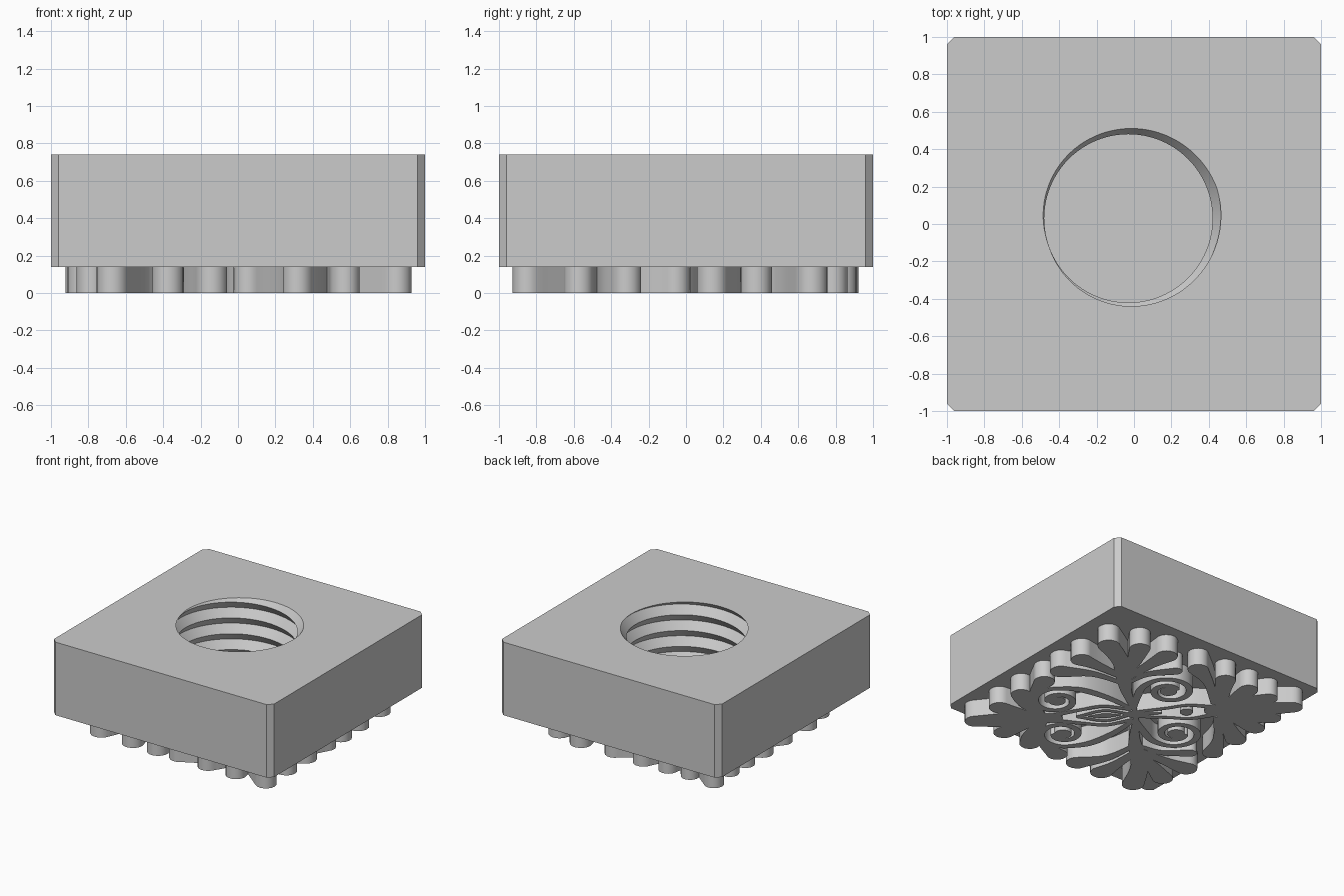
import bpy, bmesh, math
from mathutils import Vector

if "Cube" in bpy.data.objects:
    bpy.data.objects.remove(bpy.data.objects["Cube"])

grey = bpy.data.materials.new("plain grey")
grey.diffuse_color = (0.6, 0.6, 0.6, 1)
grey.use_nodes = True
grey.node_tree.nodes["Principled BSDF"].inputs["Base Color"].default_value = grey.diffuse_color

BASE, TOP, FLOOR = 0.14, 0.74, 0.24
R2 = math.sqrt(2)


def make_object(name, bm, smooth=True):
    bmesh.ops.recalc_face_normals(bm, faces=bm.faces[:])
    me = bpy.data.meshes.new(name)
    bm.to_mesh(me)
    bm.free()
    me.materials.append(grey)
    ob = bpy.data.objects.new(name, me)
    bpy.context.scene.collection.objects.link(ob)
    return ob


def smooth(ob):
    bpy.ops.object.select_all(action='DESELECT')
    ob.select_set(True)
    bpy.context.view_layer.objects.active = ob
    bpy.ops.object.shade_smooth_by_angle(angle=math.radians(30))


# --- block with chamfered corners and a threaded blind hole ---
bm = bmesh.new()
a, c = 1.0, 0.96
octagon = [(c, -a), (a, -c), (a, c), (c, a), (-c, a), (-a, c), (-a, -c), (-c, -a)]
low = [bm.verts.new((x, y, BASE)) for x, y in octagon]
high = [bm.verts.new((x, y, TOP)) for x, y in octagon]
bm.faces.new(low)
for i in range(8):
    j = (i + 1) % 8
    bm.faces.new((low[i], low[j], high[j], high[i]))

PITCH, N, CX, CY = 0.13, 96, -0.03, 0.03
PHASE = math.radians(20)
cols = []
for j in range(N + 1):
    th = 2 * math.pi * j / N
    crest = TOP + PITCH * (th - PHASE) / (2 * math.pi)   # helix of the groove root
    col = []
    for k in range(-14, 5):
        z = min(TOP, max(FLOOR, crest + k * PITCH / 2))
        t = ((z - crest) / PITCH) % 1.0
        r = 0.45 + 0.05 * abs(1 - 2 * t)
        col.append(bm.verts.new((CX + r * math.cos(th), CY + r * math.sin(th), z)))
    cols.append(col)
for p, q in zip(cols, cols[1:]):
    for k in range(len(p) - 1):
        bm.faces.new((p[k], q[k], q[k + 1], p[k + 1]))
bmesh.ops.remove_doubles(bm, verts=bm.verts[:], dist=1e-5)
for z in (TOP, FLOOR):
    rim = [e for e in bm.edges if len(e.link_faces) == 1
           and all(abs(v.co.z - z) < 1e-4 for v in e.verts)]
    bmesh.ops.triangle_fill(bm, edges=rim, use_beauty=True)
smooth(make_object("threaded_block", bm))


# --- relief ornament, drawn along the diagonal (u) and mirrored across it (v) ---
def catmull(pts, n=8):
    P = [Vector(p) for p in pts]
    P = [2 * P[0] - P[1]] + P + [2 * P[-1] - P[-2]]
    out = []
    for i in range(1, len(P) - 2):
        p0, p1, p2, p3 = P[i - 1:i + 3]
        for s in range(n):
            t = s / n
            out.append(0.5 * (2 * p1 + (p2 - p0) * t + (2 * p0 - 5 * p1 + 4 * p2 - p3) * t * t
                              + (3 * p1 - p0 - 3 * p2 + p3) * t ** 3))
    return out + [P[-2]]


def outline(path):
    """Ribbon outline with round ends; each path point is (u, v, half width)."""
    left, right, n = [], [], len(path)
    for i, p in enumerate(path):
        d = (path[min(i + 1, n - 1)] - path[max(i - 1, 0)]).xy.normalized()
        o = Vector((-d.y, d.x)) * p.z
        left.append(p.xy + o)
        right.append(p.xy - o)

    def cap(p, start):
        o = start - p.xy
        return [p.xy + Vector((o.x * math.cos(t) + o.y * math.sin(t),
                               o.y * math.cos(t) - o.x * math.sin(t)))
                for t in (math.pi * k / 8 for k in range(1, 8))]
    return left + cap(path[-1], left[-1]) + right[::-1] + cap(path[0], right[0])


pieces = []


def prism(poly):
    bm = bmesh.new()
    xy = [((u + v) / R2, (v - u) / R2) for u, v in poly]
    lo = [bm.verts.new((x, y, 0)) for x, y in xy]
    hi = [bm.verts.new((x, y, BASE)) for x, y in xy]
    bm.faces.new(lo[::-1])
    bm.faces.new(hi)
    for i in range(len(xy)):
        j = (i + 1) % len(xy)
        bm.faces.new((lo[i], lo[j], hi[j], hi[i]))
    pieces.append(make_object("relief_piece", bm))


def stroke(*pts):
    poly = outline(catmull(pts))
    prism(poly)
    if any(p[1] for p in pts):
        prism([(u, -v) for u, v in poly])


def disc(u, v, r):
    for s in ((1, -1) if v else (1,)):
        prism([(u + r * math.cos(t), s * v + r * math.sin(t))
               for t in (2 * math.pi * k / 24 for k in range(24))])


def volute(cu, cv, start, turn, lead):
    path = list(lead)
    for k in range(16):
        f = k / 15
        t = math.radians(start + turn * f)
        r = 0.19 - 0.12 * f
        path.append((cu + r * math.cos(t), cv + r * math.sin(t), 0.026))
    stroke(*path)
    disc(cu, cv, 0.065)


# corner palmettes
stroke((0.6, 0, 0.06), (0.85, 0, 0.11), (1.2, 0, 0.08))
stroke((0.74, 0.03, 0.04), (0.9, 0.12, 0.07), (1.0, 0.19, 0.08))
stroke((0.7, 0.05, 0.04), (0.79, 0.24, 0.07), (0.82, 0.37, 0.08))
stroke((0.76, 0.1, 0.03), (0.72, 0.37, 0.04), (0.63, 0.55, 0.08))
stroke((-0.58, 0, 0.05), (-0.8, 0, 0.11), (-1.2, 0, 0.075))
stroke((-0.74, 0.04, 0.04), (-0.9, 0.12, 0.07), (-1.03, 0.15, 0.07))
stroke((-0.7, 0.06, 0.04), (-0.82, 0.2, 0.07), (-0.89, 0.29, 0.075))
stroke((-0.66, 0.06, 0.04), (-0.7, 0.3, 0.06), (-0.73, 0.45, 0.08))
stroke((-0.62, 0.12, 0.03), (-0.6, 0.42, 0.04), (-0.54, 0.63, 0.08))

# side plumes
stroke((-0.01, 0.06, 0.02), (0.03, 0.4, 0.045), (0.01, 0.75, 0.08))
stroke((0.01, 0.65, 0.06), (0.04, 0.85, 0.07), (0.1, 1.05, 0.085))
stroke((0.0, 0.62, 0.04), (-0.08, 0.82, 0.06), (-0.13, 0.98, 0.08))
stroke((0.0, 0.55, 0.03), (-0.17, 0.72, 0.05), (-0.32, 0.85, 0.085))
stroke((0.02, 0.55, 0.03), (0.2, 0.74, 0.05), (0.32, 0.85, 0.085))
stroke((0.02, 0.45, 0.02), (0.25, 0.63, 0.04), (0.49, 0.69, 0.085))
stroke((-0.01, 0.48, 0.015), (-0.15, 0.59, 0.035), (-0.37, 0.62, 0.05))

# scrolls
volute(0.56, 0.25, 100, -450,
       [(0.02, 0.1, 0.02), (0.18, 0.27, 0.03), (0.36, 0.4, 0.035)])
volute(-0.29, 0.32, 60, 450,
       [(-0.01, 0.1, 0.02), (-0.05, 0.27, 0.03), (-0.1, 0.4, 0.03)])

# centre almond, button and bands on the diagonal
stroke((0.03, 0.005, 0.018), (0.22, 0.075, 0.018), (0.42, 0.005, 0.018))
stroke((0.11, 0, 0.008), (0.22, 0, 0.034), (0.34, 0, 0.008))
stroke((0.03, 0.08, 0.02), (0.22, 0.14, 0.022), (0.4, 0.1, 0.022), (0.64, 0.03, 0.03))
stroke((0.02, 0.03, 0.02), (-0.25, 0.07, 0.02), (-0.42, 0.1, 0.02), (-0.62, 0.05, 0.03))
stroke((0.05, 0, 0.03), (-0.08, 0, 0.025), (-0.2, 0, 0.012))
disc(-0.396, 0, 0.05)

# merge all relief pieces into one solid
relief = pieces[0]
relief.name = "floral_relief"
group = bpy.data.collections.new("relief_pieces")
for ob in pieces[1:]:
    group.objects.link(ob)
mod = relief.modifiers.new("merge", 'BOOLEAN')
mod.operation = 'UNION'
mod.operand_type = 'COLLECTION'
mod.collection = group
mod.solver = 'EXACT'
mod.use_self = True
dg = bpy.context.evaluated_depsgraph_get()
merged = bpy.data.meshes.new_from_object(relief.evaluated_get(dg))
relief.modifiers.clear()
if len(merged.polygons) > 200:
    relief.data = merged
    for ob in pieces[1:]:
        bpy.data.objects.remove(ob)
bpy.data.collections.remove(group)
smooth(relief)
